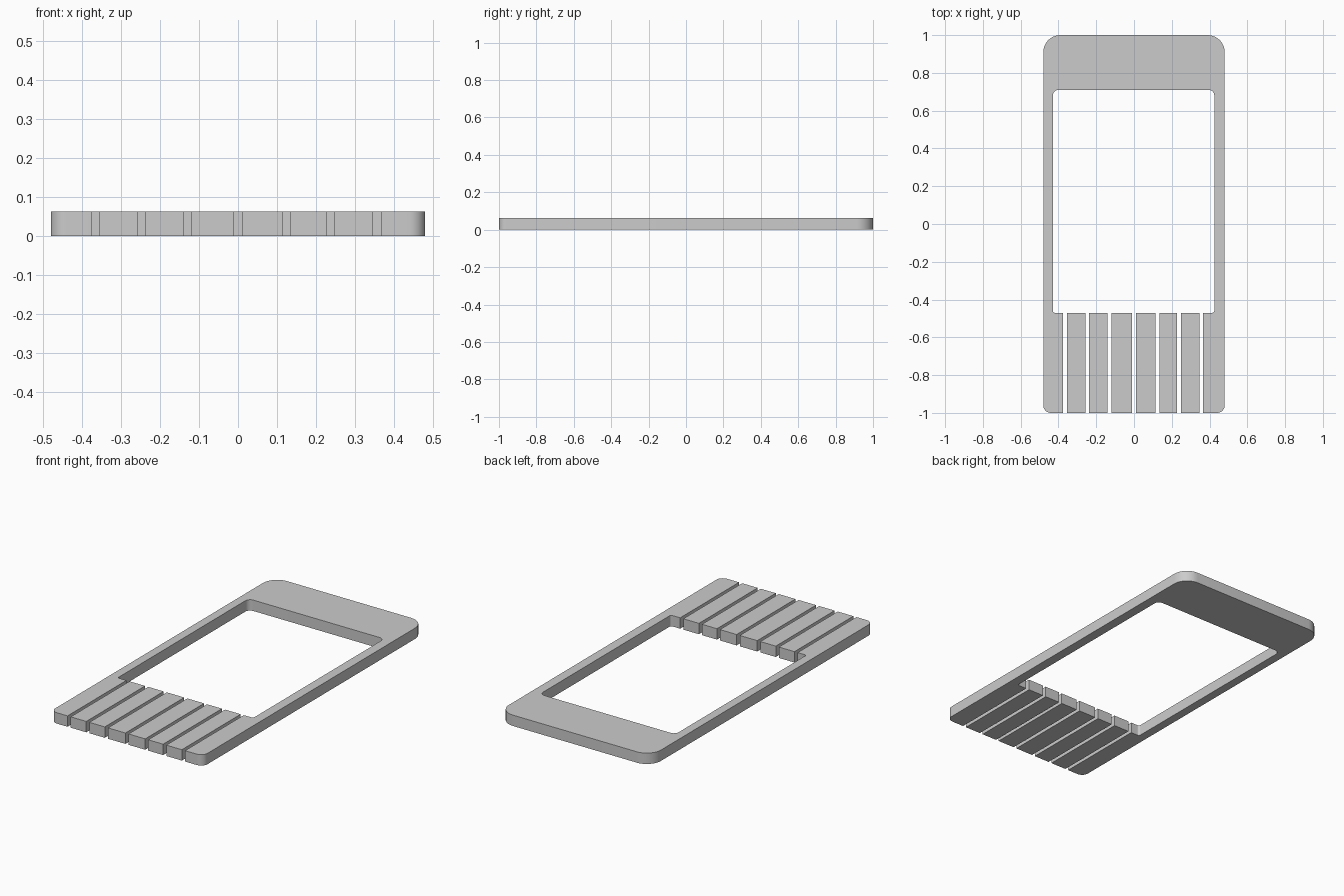
import bpy, bmesh, math
from mathutils import Vector

if "Cube" in bpy.data.objects:
    bpy.data.objects.remove(bpy.data.objects["Cube"])

HEIGHT = 0.062
FRONT, SLOT_TOP = -1.0, -0.47


def rounded(corners, steps=10):
    """Turn (x, y, radius) right-angle corners into an outline with arcs."""
    pts = []
    n = len(corners)
    for i, (x, y, r) in enumerate(corners):
        c = Vector((x, y))
        if r == 0:
            pts.append(c)
            continue
        a = (Vector(corners[i - 1][:2]) - c).normalized() * r
        b = (Vector(corners[(i + 1) % n][:2]) - c).normalized() * r
        for k in range(steps + 1):
            t = k / steps * math.pi / 2
            pts.append(c + a * (1 - math.sin(t)) + b * (1 - math.cos(t)))
    return pts


def plate(name, corners):
    """Extrude an outline up from the ground."""
    bm = bmesh.new()
    face = bm.faces.new([bm.verts.new((p.x, p.y, 0)) for p in rounded(corners)])
    top = bmesh.ops.extrude_face_region(bm, geom=[face], use_keep_orig=True)["geom"]
    bmesh.ops.translate(bm, vec=(0, 0, HEIGHT),
                        verts=[v for v in top if isinstance(v, bmesh.types.BMVert)])
    bmesh.ops.recalc_face_normals(bm, faces=bm.faces)
    mesh = bpy.data.meshes.new(name)
    bm.to_mesh(mesh)
    bm.free()
    obj = bpy.data.objects.new(name, mesh)
    bpy.context.collection.objects.link(obj)
    bpy.ops.object.select_all(action='DESELECT')
    obj.select_set(True)
    bpy.context.view_layer.objects.active = obj
    bpy.ops.object.shade_smooth_by_angle(angle=math.radians(30))


# Slots between the bars (left edge, right edge)
slots = [(-0.375, -0.355), (-0.257, -0.237), (-0.14, -0.12), (-0.01, 0.01),
         (0.115, 0.134), (0.228, 0.248), (0.346, 0.366)]

# Arch-shaped frame around the window, ending in the two outer bars
plate("frame", [
    (-0.48, FRONT, 0.04), (slots[0][0], FRONT, 0), (slots[0][0], SLOT_TOP, 0),
    (-0.43, SLOT_TOP, 0.012), (-0.43, 0.71, 0.03), (0.425, 0.71, 0.03),
    (0.425, SLOT_TOP, 0.012), (slots[-1][1], SLOT_TOP, 0), (slots[-1][1], FRONT, 0),
    (0.48, FRONT, 0.04), (0.48, 1.0, 0.09), (-0.48, 1.0, 0.09)])

# Separate bars between neighbouring slots
for i, (left, right) in enumerate(zip(slots, slots[1:])):
    x0, x1 = left[1], right[0]
    plate(f"bar_{i + 1}", [(x0, FRONT, 0), (x1, FRONT, 0),
                           (x1, SLOT_TOP, 0), (x0, SLOT_TOP, 0)])
